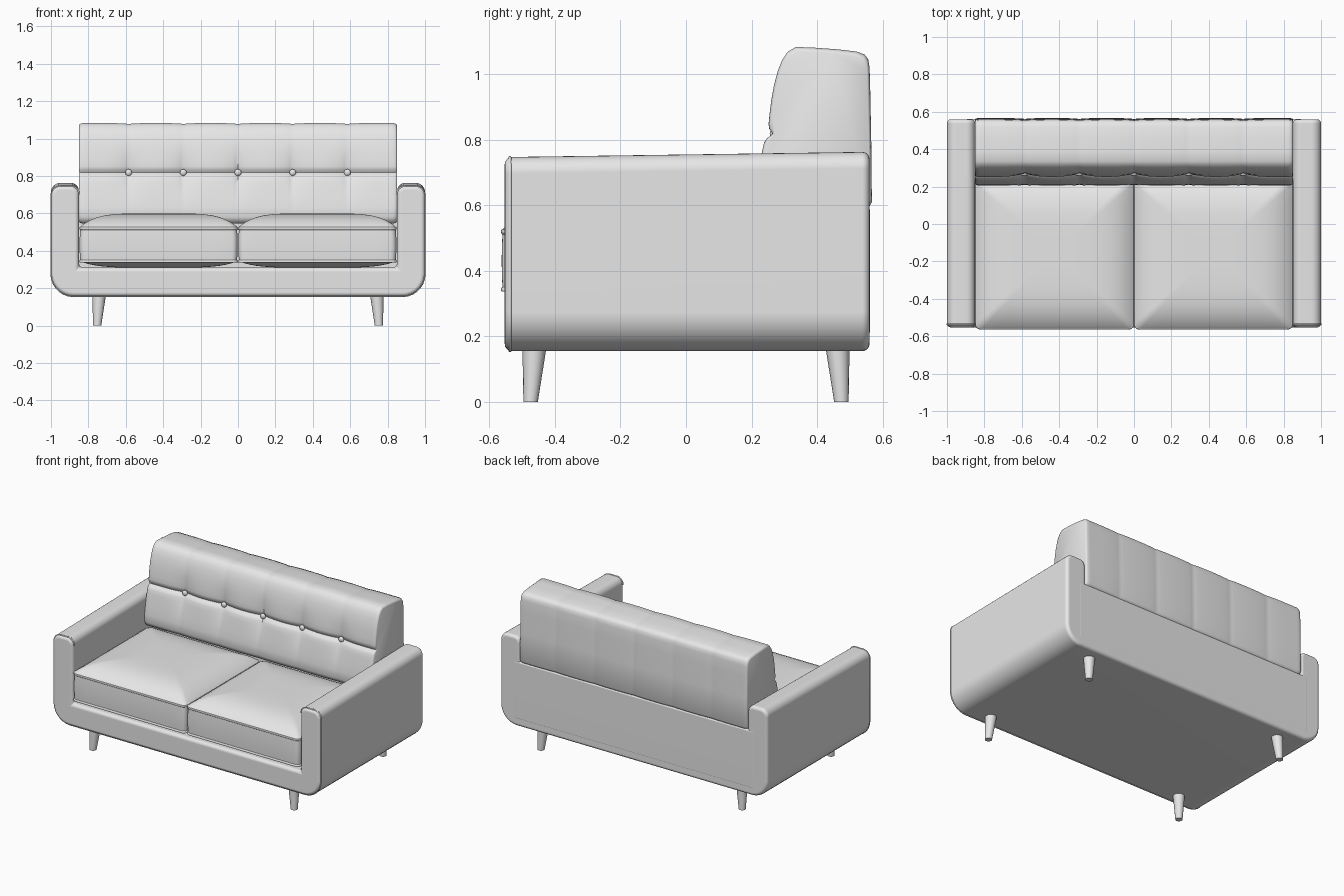
import bpy, bmesh, math
from mathutils import Vector

if "Cube" in bpy.data.objects:
    bpy.data.objects.remove(bpy.data.objects["Cube"])

grey = bpy.data.materials.new("grey fabric")
grey.diffuse_color = (0.8, 0.8, 0.8, 1)
grey.use_nodes = True
grey.node_tree.nodes["Principled BSDF"].inputs["Base Color"].default_value = grey.diffuse_color


def finish(name, bm, angle=40, weighted=False):
    bmesh.ops.recalc_face_normals(bm, faces=bm.faces[:])
    me = bpy.data.meshes.new(name)
    bm.to_mesh(me)
    bm.free()
    me.materials.append(grey)
    ob = bpy.data.objects.new(name, me)
    bpy.context.collection.objects.link(ob)
    bpy.ops.object.select_all(action='DESELECT')
    ob.select_set(True)
    bpy.context.view_layer.objects.active = ob
    bpy.ops.object.shade_smooth_by_angle(angle=math.radians(angle))
    if weighted:
        ob.modifiers.new("weighted", 'WEIGHTED_NORMAL').keep_sharp = True
    return ob


def bevel_sharp(bm, width, segments=4):
    bmesh.ops.recalc_face_normals(bm, faces=bm.faces[:])
    edges = [e for e in bm.edges if e.calc_face_angle(0) > math.radians(50)]
    bmesh.ops.bevel(bm, geom=edges, offset=width, segments=segments,
                    profile=0.5, affect='EDGES', clamp_overlap=True)


def loft(rings):
    """Skin closed rings of points and cap both ends."""
    bm = bmesh.new()
    rows = [[bm.verts.new(p) for p in r] for r in rings]
    n = len(rows[0])
    for a, b in zip(rows, rows[1:]):
        for i in range(n):
            j = (i + 1) % n
            bm.faces.new((a[i], a[j], b[j], b[i]))
    bm.faces.new(rows[0])
    bm.faces.new(rows[-1])
    return bm


def arc(cx, cz, r, a0, a1, n=7):
    return [(cx + r * math.cos(math.radians(a0 + (a1 - a0) * i / n)),
             cz + r * math.sin(math.radians(a0 + (a1 - a0) * i / n))) for i in range(n + 1)]


# U-shaped frame: both arms and the seat base in one profile
outer = arc(0.88, 0.275, 0.12, -90, 0) + arc(0.95, 0.705, 0.05, 0, 90)
half = outer + arc(0.895, 0.71, 0.045, 90, 180) + [(0.85, 0.31)]
profile = half + [(-x, z) for x, z in reversed(half)]


def slope(y, z):
    return z + (0.008 * y / 0.56 if z > 0.6 else 0)


bm = loft([[(x, y, slope(y, z)) for x, z in profile] for y in (-0.553, 0.56)])
bevel_sharp(bm, 0.022)
finish("arms_and_base", bm, 40, True)

# Piping round the front edge of the arms and base
rim = outer + arc(0.895, 0.71, 0.045, 90, 180)
rim = list(reversed([(-x, z) for x, z in rim])) + rim
cu = bpy.data.curves.new("front_piping", 'CURVE')
cu.dimensions = '3D'
cu.bevel_depth = 0.005
cu.bevel_resolution = 2
sp = cu.splines.new('POLY')
sp.points.add(len(rim) - 1)
for p, (x, z) in zip(sp.points, rim):
    p.co = (x * 0.998, -0.537, slope(-0.54, z) - (0.002 if z > 0.5 else -0.002), 1)
cu.materials.append(grey)
bpy.context.collection.objects.link(bpy.data.objects.new("front_piping", cu))

# Rear panel of the frame, between the arms
bm = bmesh.new()
bmesh.ops.create_cube(bm, size=1)
for v in bm.verts:
    v.co = (v.co.x * 1.8, 0.5 + v.co.y * 0.122, 0.4 + v.co.z * 0.39)
bevel_sharp(bm, 0.01)
finish("rear_panel", bm, 40, True)

# Back cushion: side profile (y, z) swept across, with tufted channels
side = [(0.24, 0.545), (0.215, 0.555), (0.205, 0.58), (0.208, 0.63), (0.216, 0.68),
        (0.225, 0.73), (0.232, 0.765), (0.238, 0.79), (0.242, 0.803), (0.246, 0.811),
        (0.249, 0.818), (0.25, 0.825), (0.251, 0.835), (0.252, 0.85), (0.255, 0.88),
        (0.26, 0.92), (0.268, 0.965), (0.28, 1.01), (0.293, 1.043), (0.31, 1.068),
        (0.335, 1.083), (0.39, 1.081), (0.46, 1.076), (0.52, 1.069), (0.545, 1.06),
        (0.556, 1.045), (0.56, 1.02), (0.562, 0.95), (0.565, 0.8), (0.567, 0.61),
        (0.56, 0.597), (0.52, 0.57), (0.48, 0.545)]
PITCH = 0.2925


def tuft(x, y, z):
    seam = 1 - math.sqrt(abs(math.sin(math.pi * x / PITCH)))
    if abs(x) > 2.5 * PITCH:
        seam = 0
    if z > 1.04:
        z -= 0.006 * seam
    if y < 0.3:
        d = (z - 0.818) / 0.012
        y += 0.014 * math.exp(-d * d)                         # stitched crease
        y += 0.022 * seam * math.exp(-((z - 0.818) / 0.1) ** 2)  # button pull
        y += 0.004 * seam
    elif y > 0.55:
        y -= 0.006 * seam
    return y, z


W = 0.83
cols = [(-0.85, 0.95), (-0.847, 0.975), (-0.84, 0.99)]
cols += [(-W + 2 * W * i / 114, 1) for i in range(115)]
cols += [(-x, f) for x, f in reversed(cols[:3])]
rings = []
for x, f in cols:
    ring = []
    for y, z in side:
        y, z = tuft(x, y, z)
        ring.append((x, 0.4 + (y - 0.4) * f, 0.8 + (z - 0.8) * f))
    rings.append(ring)
finish("back_cushion", loft(rings), 50)

# Buttons along the crease
for k in range(-2, 3):
    bm = bmesh.new()
    bmesh.ops.create_uvsphere(bm, u_segments=20, v_segments=12, radius=0.018)
    for v in bm.verts:
        v.co = (v.co.x + k * PITCH, v.co.y * 0.7 + 0.268, v.co.z + 0.818)
    finish("back_button", bm, 60)


# Seat cushions: boxed band with piped seams and crowned top and bottom
def rounded_rect(hx, hy, r, n=10):
    pts = []
    corners = [(hx, hy), (-hx, hy), (-hx, -hy), (hx, -hy)]
    for k, (cx, cy) in enumerate(corners):
        c = Vector((cx - math.copysign(r, cx), cy - math.copysign(r, cy)))
        for i in range(6):
            a = math.radians(90 * k + 90 * i / 5)
            pts.append(c + r * Vector((math.cos(a), math.sin(a))))
        nx, ny = corners[(k + 1) % 4]
        a = math.radians(90 * (k + 1))
        end = Vector((nx - math.copysign(r, nx), ny - math.copysign(r, ny)))
        end += r * Vector((math.cos(a), math.sin(a)))
        start = pts[-1].copy()
        pts += [start.lerp(end, i / n) for i in range(1, n)]
    return pts


HX, HY, CY = 0.423, 0.405, -0.158
foot = rounded_rect(HX, HY, 0.03)
scales = [0.04, 0.2, 0.4, 0.55, 0.68, 0.78, 0.86, 0.92, 0.96, 0.985]


def crown(s, edge, peak):
    return edge + (peak - edge) * (1 - s ** 5)


levels = [(s, crown(s, 0.345, 0.31)) for s in scales]
levels += [(0.993, 0.337), (1.0, 0.337), (1.004, 0.342), (1.0, 0.348), (0.992, 0.351)]
levels += [(0.997, 0.39), (0.998, 0.43), (0.997, 0.47)]
levels += [(0.992, 0.511), (1.0, 0.514), (1.004, 0.52), (1.0, 0.526), (0.993, 0.527)]
levels += [(s, crown(s, 0.525, 0.6)) for s in reversed(scales)]
for sx in (-1, 1):
    rings = [[(sx * 0.4245 + p.x * s, CY + p.y * s, z) for p in foot] for s, z in levels]
    finish("seat_cushion", loft(rings), 50)

# Tapered legs, leaning outwards
for sx in (-1, 1):
    for sy in (-1, 1):
        rings = []
        for z, cx, cy, r in ((0, 0.753, 0.474, 0.022), (0.17, 0.742, 0.462, 0.037)):
            rings.append([(sx * cx + r * math.cos(math.tau * i / 16),
                           sy * cy + r * math.sin(math.tau * i / 16), z) for i in range(16)])
        finish("front_leg" if sy < 0 else "rear_leg", loft(rings), 40)
